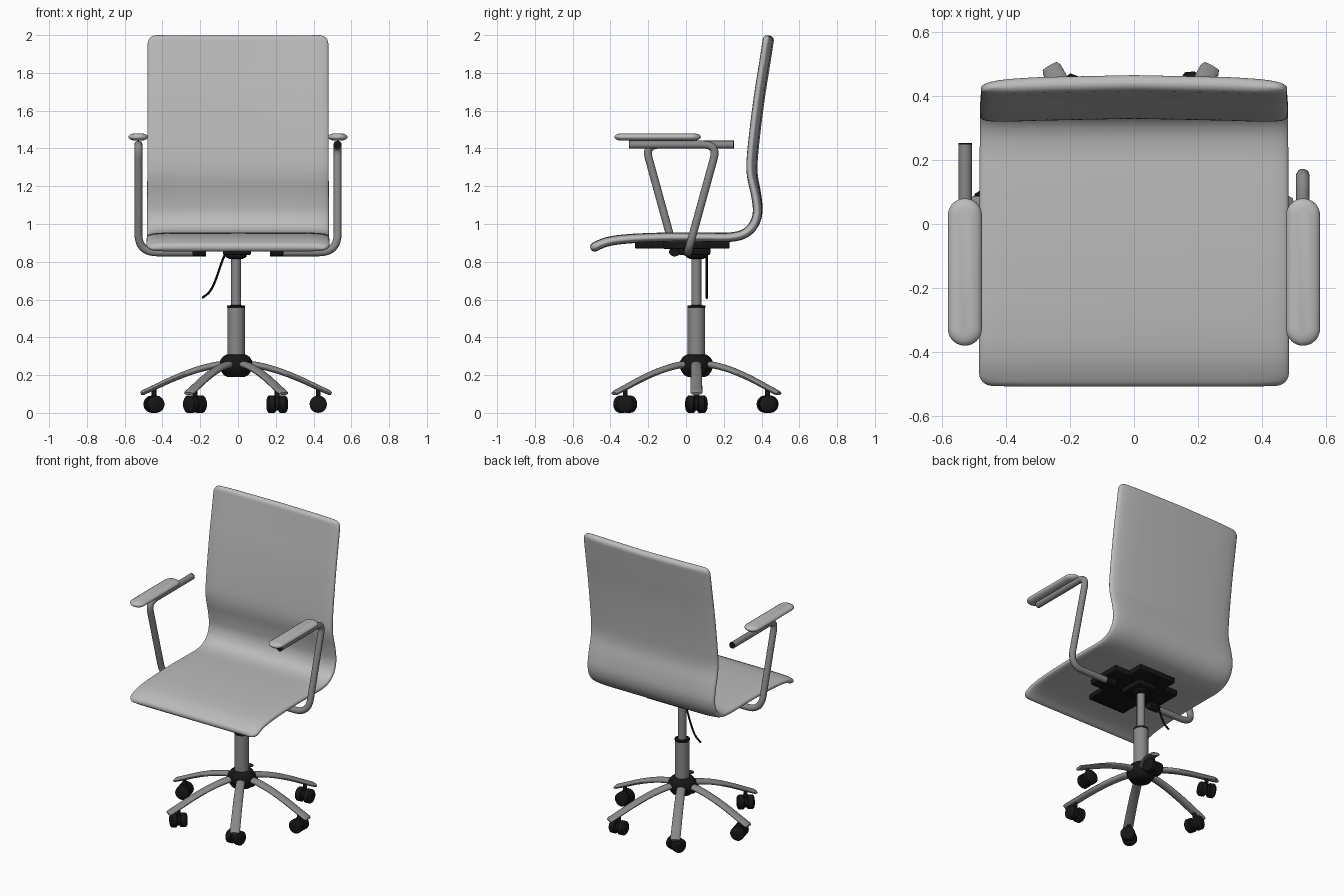
import bpy, bmesh, math
from mathutils import Vector, Matrix

if "Cube" in bpy.data.objects:
    bpy.data.objects.remove(bpy.data.objects["Cube"])

def material(name, v):
    m = bpy.data.materials.new(name)
    m.diffuse_color = (v, v, v, 1)
    m.use_nodes = True
    m.node_tree.nodes["Principled BSDF"].inputs["Base Color"].default_value = m.diffuse_color
    return m

GREY = material("light grey shell", 0.50)
METAL = material("grey metal", 0.25)
BLACK = material("black plastic", 0.008)

def finish(name, bm, mat, angle=40):
    bmesh.ops.recalc_face_normals(bm, faces=bm.faces)
    me = bpy.data.meshes.new(name)
    bm.to_mesh(me)
    bm.free()
    me.materials.append(mat)
    me.shade_smooth()
    me.set_sharp_from_angle(angle=math.radians(angle))
    ob = bpy.data.objects.new(name, me)
    bpy.context.collection.objects.link(ob)
    return ob

def loft(name, rings, mat, angle=40):
    bm = bmesh.new()
    vs = [[bm.verts.new(p) for p in r] for r in rings]
    n = len(vs[0])
    for a, b in zip(vs, vs[1:]):
        for i in range(n):
            j = (i + 1) % n
            bm.faces.new((a[i], a[j], b[j], b[i]))
    bm.faces.new(vs[0])
    bm.faces.new(vs[-1])
    return finish(name, bm, mat, angle)

def lathe(name, prof, mat, c=(0, 0), n=32):
    ring = lambda r, z: [(c[0] + r * math.cos(2 * math.pi * i / n),
                          c[1] + r * math.sin(2 * math.pi * i / n), z) for i in range(n)]
    return loft(name, [ring(r, z) for r, z in prof], mat)

def spline(pts, k=8):
    pts = [Vector(p) for p in pts]
    e = [2 * pts[0] - pts[1]] + pts + [2 * pts[-1] - pts[-2]]
    out = []
    for a, b, c, d in zip(e, e[1:], e[2:], e[3:]):
        for i in range(k):
            t = i / k
            out.append(0.5 * (2 * b + (c - a) * t + (2 * a - 5 * b + 4 * c - d) * t * t
                              + (3 * b - a - 3 * c + d) * t ** 3))
    return out + [pts[-1]]

def fillet(pts, radii, k=10):
    pts = [Vector(p) for p in pts]
    out = [pts[0]]
    for a, b, c, r in zip(pts, pts[1:], pts[2:], radii):
        p, q = b + (a - b).normalized() * r, b + (c - b).normalized() * r
        out += [p.lerp(b, i / k).lerp(b.lerp(q, i / k), i / k) for i in range(k + 1)]
    return out + [pts[-1]]

def sweep(name, path, side, size, mat, n=16):
    # size(t) gives half width along side and half thickness
    rings, s = [], Vector(side)
    for i, p in enumerate(path):
        t = (path[min(i + 1, len(path) - 1)] - path[max(i - 1, 0)]).normalized()
        s = (s - t * s.dot(t)).normalized()
        u = t.cross(s)
        a, b = size(i / (len(path) - 1))
        rings.append([p + s * a * math.cos(2 * math.pi * j / n)
                      + u * b * math.sin(2 * math.pi * j / n) for j in range(n)])
    return loft(name, rings, mat)

def box(name, lo, hi, mat, bevel=0.006):
    bm = bmesh.new()
    bmesh.ops.create_cube(bm, size=1)
    lo, hi = Vector(lo), Vector(hi)
    for v in bm.verts:
        v.co = Vector([(lo[i] + hi[i]) / 2 + v.co[i] * (hi[i] - lo[i]) for i in range(3)])
    bmesh.ops.bevel(bm, geom=bm.edges[:], offset=bevel, segments=2, affect='EDGES', profile=0.5)
    return finish(name, bm, mat)

# One-piece seat and back shell, lofted along its side profile
prof = spline([(0, y, z) for y, z in [
    (-0.505, 0.868), (-0.42, 0.905), (-0.30, 0.922), (-0.1, 0.93), (0.1, 0.93), (0.23, 0.93),
    (0.305, 0.947), (0.355, 0.99), (0.378, 1.06), (0.37, 1.15), (0.347, 1.27),
    (0.352, 1.4), (0.382, 1.65), (0.41, 1.83), (0.436, 1.998)]], 10)
dist = [0]
for a, b in zip(prof, prof[1:]):
    dist.append(dist[-1] + (b - a).length)
L = dist[-1]

def at(d):
    i = max(j for j in range(len(prof) - 1) if dist[j] <= d)
    return prof[i].lerp(prof[i + 1], (d - dist[i]) / (dist[i + 1] - dist[i]))

ends = [0, 0.002, 0.005, 0.01, 0.017, 0.025, 0.035, 0.045]
stations = ends + [0.045 + (L - 0.09) * i / 90 for i in range(1, 90)] + [L - d for d in reversed(ends)]
power = lambda v, e: math.copysign(abs(v) ** e, v)
rings = []
for d in stations:
    p = at(d)
    t = (at(min(d + 0.006, L)) - at(max(d - 0.006, 0))).normalized()
    nrm = Vector((0, -t.z, t.y))
    e = min(d, L - d)
    w, h = 0.484 - 0.006 * d / L, 0.025
    if e < 0.045:
        w += -0.045 + math.sqrt(0.045 ** 2 - (0.045 - e) ** 2)
    if e < 0.025:
        h *= max(0.15, math.sqrt(1 - (1 - e / 0.025) ** 2))
    bow = 0.016 * min(1, max(0, (d - 0.9) / 0.3))
    ring = []
    for j in range(56):
        a = 2 * math.pi * j / 56
        x = power(math.cos(a), 0.22)
        ring.append(p + Vector((w * x, 0, 0)) + nrm * (h * power(math.sin(a), 0.7) + bow * (x * x - 0.5)))
    rings.append(ring)
loft("seat_shell", rings, GREY, 60)

# Armrests: the left one is the right one turned half round
turn = Matrix.Translation((0, -0.05, 0)) @ Matrix.Rotation(math.pi, 4, 'Z')
arm = fillet([(0.18, 0.01, 0.85), (0.527, 0.01, 0.85), (0.527, 0.167, 1.42), (0.527, -0.30, 1.42)],
             [0.10, 0.075])
for side, m in (("right", Matrix()), ("left", turn)):
    sweep(side + "_arm_tube", [m @ p for p in arm], (0, 1, 0), lambda t: (0.021, 0.021), METAL)
    cap = [m @ Vector((0.527, y, 1.42)) for y in (-0.298, -0.303)]
    sweep(side + "_arm_end_cap", cap, (1, 0, 0), lambda t: (0.0215, 0.0215), BLACK)
    clamp = [m @ Vector((x, 0.01, 0.852)) for x in (0.17, 0.24)]
    sweep(side + "_arm_clamp", clamp, (0, 1, 0), lambda t: (0.03, 0.024), BLACK)

# Arm pads, soft capsules
for side, sx in (("right", 1), ("left", -1)):
    rings = []
    for r, z in [(0.02, 1.441), (0.038, 1.445), (0.049, 1.453), (0.053, 1.461),
                 (0.049, 1.469), (0.038, 1.476), (0.02, 1.48)]:
        rings.append([(sx * 0.528 + r * math.cos(a), -0.15 + (0.177 if j < 16 else -0.177) + r * math.sin(a), z)
                      for j in range(32) for a in [math.pi * (j if j < 16 else j - 1) / 15]])
    loft(side + "_arm_pad", rings, GREY, 60)

# Mechanism under the seat
CX, CY = -0.01, 0.055
box("mount_plate_wide", (-0.25, -0.12, 0.868), (0.25, 0.12, 0.908), BLACK)
box("mount_plate_long", (-0.14, -0.27, 0.87), (0.14, 0.23, 0.908), BLACK)
box("tilt_housing", (-0.08, -0.04, 0.835), (0.07, 0.13, 0.88), BLACK, 0.012)
lathe("column_socket", [(0.035, 0.815), (0.055, 0.825), (0.06, 0.87)], BLACK, (CX, CY))
lever = spline([(-0.06, 0.11, 0.86), (-0.085, 0.11, 0.80), (-0.12, 0.11, 0.70),
                (-0.15, 0.11, 0.642), (-0.19, 0.11, 0.608)], 6)
sweep("height_lever", lever, (0, 1, 0), lambda t: (0.006, 0.006), BLACK, 8)

# Gas column
lathe("column_upper", [(0.026, 0.54), (0.026, 0.83)], METAL, (CX, CY))
lathe("column_lower", [(0.046, 0.27), (0.046, 0.56)], METAL, (CX, CY))
lathe("column_ring", [(0.046, 0.556), (0.047, 0.558), (0.047, 0.568), (0.03, 0.57)], BLACK, (CX, CY))
lathe("base_hub", [(0.045, 0.19), (0.065, 0.2), (0.082, 0.225), (0.09, 0.25), (0.086, 0.275),
                   (0.07, 0.298), (0.05, 0.31)], BLACK, (CX, CY))

# Six arched legs with twin-wheel casters
swivel = [0, 35, -50, 15, 70, -30]
for k in range(6):
    m = Matrix.Translation((CX, CY, 0)) @ Matrix.Rotation(k * math.pi / 3, 4, 'Z')
    path = spline([m @ Vector((r, 0, z)) for r, z in [
        (0.05, 0.258), (0.12, 0.25), (0.22, 0.224), (0.33, 0.182), (0.43, 0.136), (0.505, 0.102)]], 6)
    side = m.to_3x3() @ Vector((0, 1, 0))
    sweep(f"base_leg_{k + 1}", path, side,
          lambda t: (0.028 + 0.004 * t, 0.019 - 0.006 * t) if t < 0.99 else (0.026, 0.008), METAL)
    c = m @ Vector((0.435, 0, 0))
    lathe(f"caster_stem_{k + 1}", [(0.013, 0.05), (0.013, 0.135)], BLACK, (c.x, c.y), 12)
    ax = Matrix.Rotation(math.radians(k * 60 + swivel[k]), 3, 'Z') @ Vector((0, 1, 0))
    c.z = 0.046
    for s in (-1, 1):
        wheel = [c + ax * s * o for o in (0.008, 0.0081, 0.014, 0.044, 0.052, 0.056)]
        rad = [0.038, 0.038, 0.046, 0.046, 0.038, 0.024]
        sweep(f"caster_{k + 1}_wheel_{'inner' if s < 0 else 'outer'}", wheel, (0, 0, 1),
              lambda t: (rad[round(t * 5)],) * 2, BLACK, 20)
    hood = [c + ax * o for o in (-0.02, 0.02)]
    sweep(f"caster_{k + 1}_hood", hood, (0, 0, 1), lambda t: (0.034, 0.034), BLACK, 16)
